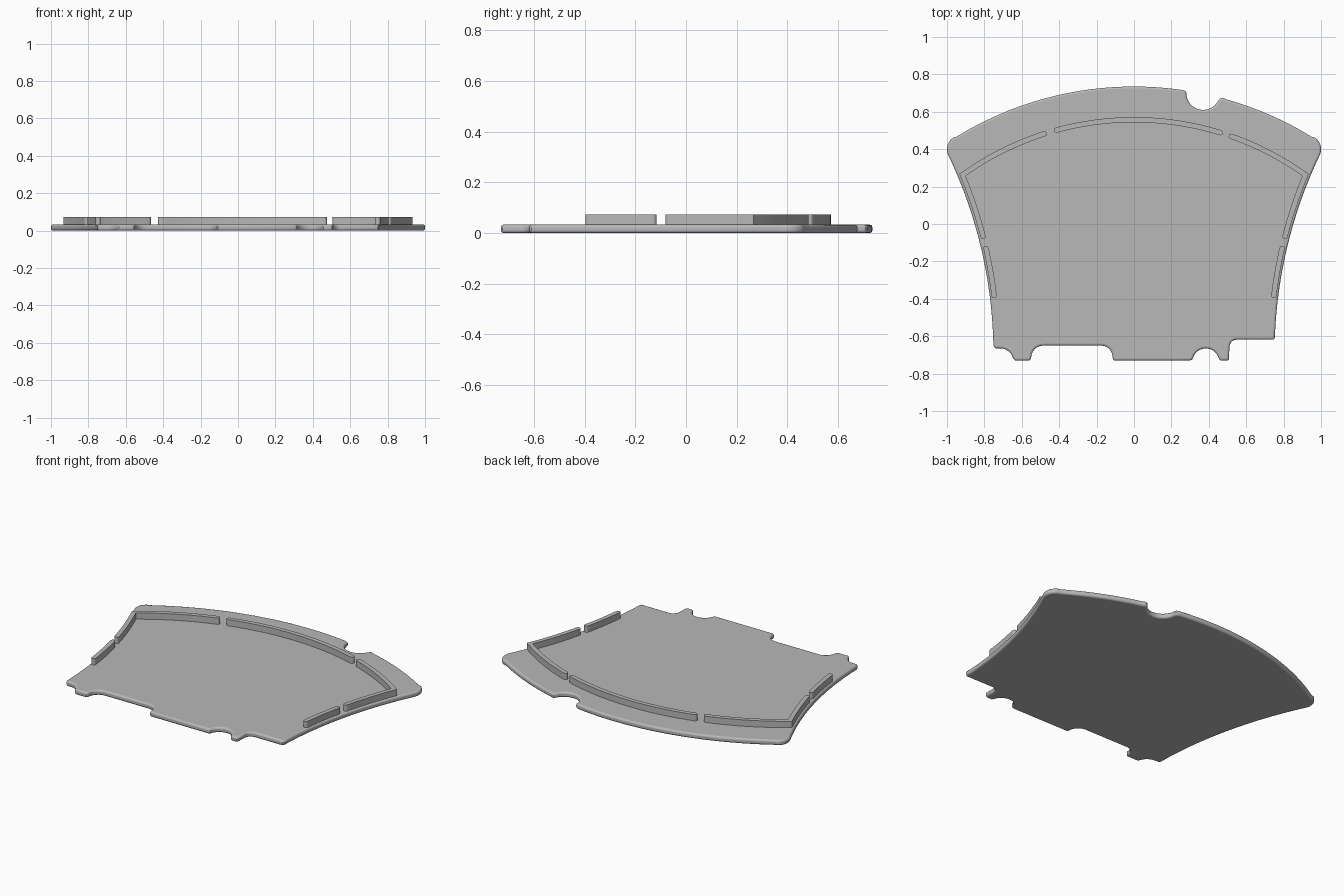
import bpy, bmesh
from math import sin, cos, radians, sqrt
from mathutils import Vector

if "Cube" in bpy.data.objects:
    bpy.data.objects.remove(bpy.data.objects["Cube"], do_unlink=True)

PLATE_TOP, RAIL_TOP, RAIL_HALF = 0.033, 0.073, 0.014

grey = bpy.data.materials.new("plain_grey")
grey.use_nodes = True
grey.diffuse_color = (0.48, 0.48, 0.48, 1)
grey.node_tree.nodes["Principled BSDF"].inputs["Base Color"].default_value = (0.48, 0.48, 0.48, 1)


def spread(a, b, n):
    return [a + (b - a) * i / n for i in range(n + 1)]


def arc(cx, cy, r, a0, a1, n=8):
    return [(cx + r * cos(radians(a)), cy + r * sin(radians(a))) for a in spread(a0, a1, n)]


def circle_through(a, b, c):
    """Centre and radius of the circle through three points."""
    a, b, c = Vector(a), Vector(b), Vector(c)
    u, v = b - a, c - a
    d = 2 * (u.x * v.y - u.y * v.x)
    o = Vector((v.y * u.dot(u) - u.y * v.dot(v), u.x * v.dot(v) - v.x * u.dot(u))) / d
    return a + o, o.length


def side_curve(circle, y0, y1, n, sign=1):
    """Inward-bowed flank, sampled by y."""
    o, r = circle
    return [(sign * (o.x - sqrt(r * r - (y - o.y) ** 2)), y) for y in spread(y0, y1, n)]


def back_curve(top, r, x0, x1, n):
    """Crowned back edge, sampled by x."""
    return [(x, top - r + sqrt(r * r - x * x)) for x in spread(x0, x1, n)]


def slab(name, outline, z0, z1, bevel=0):
    """Extrude a closed outline from z0 to z1."""
    bm = bmesh.new()
    face = bm.faces.new([bm.verts.new((x, y, z0)) for x, y in outline])
    out = bmesh.ops.extrude_face_region(bm, geom=[face])
    for v in out["geom"]:
        if isinstance(v, bmesh.types.BMVert):
            v.co.z = z1
    bmesh.ops.recalc_face_normals(bm, faces=bm.faces)
    mesh = bpy.data.meshes.new(name)
    bm.to_mesh(mesh)
    bm.free()
    mesh.materials.append(grey)
    ob = bpy.data.objects.new(name, mesh)
    bpy.context.collection.objects.link(ob)
    if bevel:
        mod = ob.modifiers.new("edge_round", "BEVEL")
        mod.width, mod.segments = bevel, 3
        mod.limit_method, mod.angle_limit = "ANGLE", radians(60)
    bpy.ops.object.select_all(action="DESELECT")
    ob.select_set(True)
    bpy.context.view_layer.objects.active = ob
    bpy.ops.object.shade_smooth_by_angle(angle=radians(35))
    return ob


def rail(name, path):
    """Upright strip along a path, with mitred bends and rounded ends."""
    pts = [Vector(p) for p in path]
    dirs = [(b - a).normalized() for a, b in zip(pts, pts[1:])]
    left, right = [], []
    for i, p in enumerate(pts):
        d0, d1 = dirs[max(i - 1, 0)], dirs[min(i, len(dirs) - 1)]
        n0, n1 = Vector((-d0.y, d0.x)), Vector((-d1.y, d1.x))
        m = (n0 + n1).normalized()
        m *= RAIL_HALF / m.dot(n0)
        left.append(p + m)
        right.append(p - m)

    def cap(p, d):
        n = Vector((d.y, -d.x))
        return [p + RAIL_HALF * (n * cos(radians(a)) + d * sin(radians(a)))
                for a in (30, 60, 90, 120, 150)]
    outline = right + cap(pts[-1], dirs[-1]) + left[::-1] + cap(pts[0], -dirs[0])
    slab(name, outline, PLATE_TOP - 0.005, RAIL_TOP)


# Base plate: fan outline, counterclockwise from the front right
flank = circle_through((0.993, 0.368), (0.82, -0.12), (0.752, -0.64))
BACK, BACK_R = 0.735, 1.813
outline = side_curve(flank, -0.61, 0.36, 24)
outline += arc(0.925, 0.40, 0.075, -20, 58)
outline += back_curve(BACK, BACK_R, 0.95, 0.49, 12)
# round bite in the back edge
outline += [(0.472, 0.676), (0.458, 0.669)]
outline += arc(0.37, 0.70, 0.09, -35, -180, 14)
outline += [(0.278, 0.708), (0.265, 0.715)]
outline += back_curve(BACK, BACK_R, 0.25, -0.95, 32)
outline += arc(-0.925, 0.40, 0.075, 122, 200)
outline += side_curve(flank, 0.36, -0.645, 24, -1)
# stepped and scalloped front edge
outline += arc(-0.735, -0.65, 0.015, 200, 270, 4)
outline += arc(-0.715, -0.735, 0.07, 90, 15, 6)
outline += [(-0.635, -0.73), (-0.56, -0.73), (-0.552, -0.722)]
outline += arc(-0.485, -0.715, 0.065, 180, 90, 6)
outline += arc(-0.175, -0.71, 0.06, 90, 0, 6)
outline += [(-0.112, -0.724), (-0.104, -0.73), (0.30, -0.73), (0.313, -0.724)]
outline += arc(0.384, -0.737, 0.072, 165, 15, 10)
outline += [(0.458, -0.727), (0.466, -0.73), (0.50, -0.73), (0.508, -0.724)]
outline += arc(0.55, -0.658, 0.04, 180, 90, 5)
outline += [(0.745, -0.618)]
slab("base_plate", outline, 0, PLATE_TOP, 0.011)

# Raised rails: back, two corners and two short flank pieces
RAIL_BACK, RAIL_R = 0.5575, 1.57
rail_flank = circle_through((0.917, 0.262), (0.80, -0.095), (0.747, -0.39))
rail("back_rail", back_curve(RAIL_BACK, RAIL_R, -0.415, 0.462, 24))
for side, sign, inner in (("left", 1, 0.52), ("right", -1, 0.48)):
    bend = back_curve(RAIL_BACK, RAIL_R, sign * inner, sign * 0.917, 12)
    rail(side + "_corner_rail", bend + side_curve(rail_flank, 0.262, -0.067, 12, sign)[1:])
    rail(side + "_flank_rail", side_curve(rail_flank, -0.13, -0.383, 10, sign))
